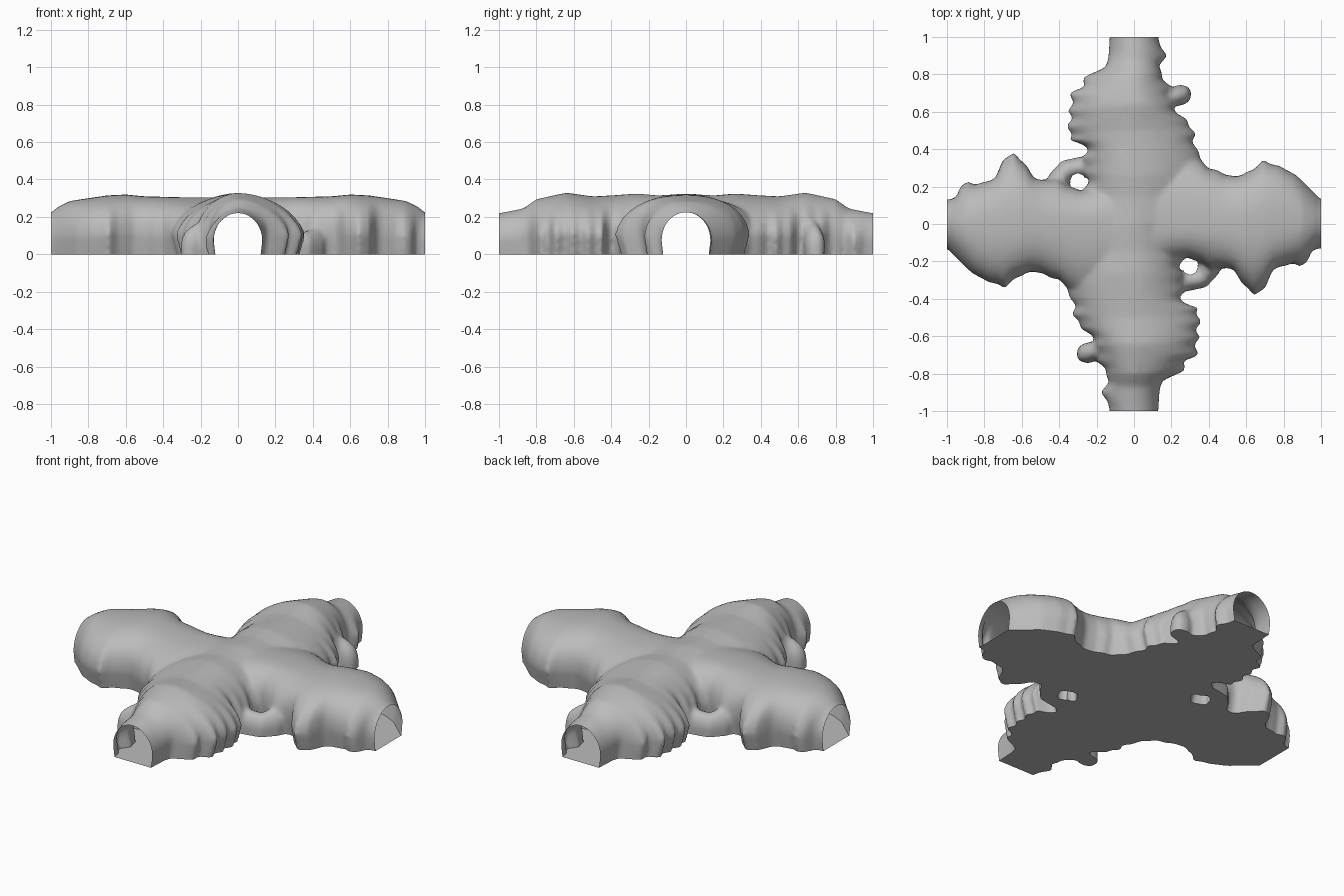
import bpy, bmesh, math
from mathutils import Vector

cube = bpy.data.objects.get("Cube")
if cube:
    bpy.data.objects.remove(cube)


def sample(table, s):
    """Linear interpolation in a list of (position, value) pairs."""
    if s <= table[0][0]:
        return table[0][1]
    for (a, va), (b, vb) in zip(table, table[1:]):
        if s <= b:
            return va + (vb - va) * (s - a) / (b - a)
    return table[-1][1]


def broad(table, s):
    """Average around s, used for the calmer upper rock."""
    reach = max(0, min(0.09, 1 - s))
    return sum(sample(table, abs(s + reach * k / 3)) for k in range(-3, 4)) / 7


def arch(low, high, height, power, n=20):
    """Section as (sideways, z): low outline at the waist, high one above."""
    waist = 0.33 * height
    pts = [(-0.88 * low[1], -0.05)]
    for i in range(n + 1):
        t = math.pi * i / n
        c, s = -math.cos(t), max(math.sin(t), 0)
        k = 0 if c > 0 else 1
        w = high[k] + (low[k] - high[k]) * (1 - s)
        pts.append((math.copysign(abs(c) ** power, c) * w,
                    waist + (height - waist) * s ** power))
    pts.append((0.88 * low[0], -0.05))
    return pts


def loft(bm, stations):
    """Closed skin over stations of (centre, direction, section)."""
    rings = []
    for centre, d, section in stations:
        d = d.normalized()
        side = Vector((-d.y, d.x))
        rings.append([bm.verts.new((*(centre + side * u), z)) for u, z in section])
    for a, b in zip(rings, rings[1:]):
        for i in range(len(a)):
            j = (i + 1) % len(a)
            bm.faces.new((a[i], a[j], b[j], b[i]))
    bm.faces.new(rings[0])
    bm.faces.new(rings[-1][::-1])


def tunnel(bm, d, side_a, side_b, heights, power, rough):
    """Passage through the centre, the same after half a turn."""
    stations = []
    steps = 84
    for i in range(-steps, steps + 1):
        s = 1.05 * i / steps
        m = abs(s)
        ripple = rough * math.sin(m * 75) * min(1, max(0, (0.9 - m) * 5))
        low = [sample(side_a, m) + ripple, sample(side_b, m) - ripple]
        high = [broad(side_a, m), broad(side_b, m)]
        if s < 0:
            low.reverse()
            high.reverse()
        mouth = min(1, max(0, (m - 0.85) / 0.12))
        section = arch(low, high, sample(heights, m), power + (1 - power) * mouth)
        stations.append((d * s, d, section))
    loft(bm, stations)


def root(bm, path):
    """Low root along (x, y, half width, height) points, with its half-turn twin."""
    for sign in (1, -1):
        pts = [Vector(p[:2]) * sign for p in path]
        stations = []
        for i, (p, (_, _, w, h)) in enumerate(zip(pts, path)):
            d = pts[min(i + 1, len(pts) - 1)] - pts[max(i - 1, 0)]
            stations.append((p, d, arch((w, w), (w, w), h, 1)))
        loft(bm, stations)


def make_object(name, bm):
    bmesh.ops.recalc_face_normals(bm, faces=bm.faces)
    mesh = bpy.data.meshes.new(name)
    bm.to_mesh(mesh)
    bm.free()
    ob = bpy.data.objects.new(name, mesh)
    bpy.context.collection.objects.link(ob)
    return ob


# Side outlines and crown heights of the two passages, from centre to mouth
x_left = [(0, .3), (.3, .39), (.35, .345), (.4, .3), (.46, .28), (.53, .25),
          (.62, .28), (.69, .34), (.8, .3), (.87, .26), (.93, .2), (1, .13)]
x_right = [(0, .3), (.2, .2), (.3, .18), (.36, .21), (.42, .25), (.49, .23),
           (.54, .25), (.58, .32), (.64, .38), (.7, .35), (.74, .24),
           (.85, .21), (.89, .23), (.93, .2), (.95, .14), (1, .13)]
x_top = [(0, .31), (.1, .305), (.3, .305), (.5, .31), (.6, .32), (.7, .315),
         (.9, .285), (.97, .25), (1, .22)]
y_left = [(0, .28), (.2, .25), (.27, .255), (.32, .28), (.39, .25), (.43, .27),
          (.45, .34), (.5, .35), (.6, .34), (.71, .33), (.73, .28), (.79, .26),
          (.82, .2), (.84, .14), (1, .13)]
y_right = [(0, .3), (.36, .37), (.4, .325), (.48, .32), (.54, .3), (.58, .24),
           (.62, .22), (.72, .2), (.77, .16), (.84, .13), (.9, .18),
           (.95, .14), (1, .13)]
y_top = [(0, .325), (.15, .315), (.26, .325), (.4, .315), (.5, .31), (.64, .33),
         (.8, .295), (.87, .245), (1, .22)]

bm = bmesh.new()
tunnel(bm, Vector((1, 0)), x_left, x_right, x_top, 0.85, 0.005)
tunnel(bm, Vector((0, 1)), y_left, y_right, y_top, 1.1, 0.015)
# Roots: a loop around each shaft, and a knob on each long passage
root(bm, [(-.18, .3, .06, .2), (-.28, .305, .055, .13), (-.36, .29, .055, .12),
          (-.4, .24, .06, .14), (-.42, .15, .07, .2)])
root(bm, [(.1, .65, .06, .22), (.2, .675, .05, .18), (.25, .69, .055, .15),
          (.285, .695, .045, .12), (.305, .695, .02, .07)])
cave = make_object("cave_crossing", bm)

# Cutters: the bounding block and the two open shafts
bm = bmesh.new()
bmesh.ops.create_cube(bm, size=2)
bmesh.ops.translate(bm, verts=bm.verts, vec=(0, 0, 1))
block = make_object("block_cutter", bm)

bm = bmesh.new()
for sign in (1, -1):
    made = bmesh.ops.create_cone(bm, cap_ends=True, segments=8, radius1=.042,
                                 radius2=.042, depth=1)
    bmesh.ops.translate(bm, verts=made["verts"], vec=(.3 * sign, -.23 * sign, .2))
shafts = make_object("shaft_cutter", bm)

# Blend everything into one rock skin, then cut it flat
mod = cave.modifiers.new("blend", "REMESH")
mod.mode = "VOXEL"
mod.voxel_size = 0.014
mod = cave.modifiers.new("soften", "SMOOTH")
mod.factor = 0.5
mod.iterations = 5
mod = cave.modifiers.new("simplify", "DECIMATE")
mod.ratio = 0.3
for cutter, operation in ((block, "INTERSECT"), (shafts, "DIFFERENCE")):
    cutter.hide_render = True
    mod = cave.modifiers.new(operation.lower(), "BOOLEAN")
    mod.operation = operation
    mod.solver = "EXACT"
    mod.object = cutter

graph = bpy.context.evaluated_depsgraph_get()
skin = bpy.data.meshes.new_from_object(cave.evaluated_get(graph))
cave.modifiers.clear()
cave.data = skin
for cutter in (block, shafts):
    bpy.data.objects.remove(cutter)

# Open the four mouths
bm = bmesh.new()
bm.from_mesh(skin)
ends = [f for f in bm.faces
        if any(all(abs(v.co[k]) > 0.9995 for v in f.verts) for k in (0, 1))]
bmesh.ops.delete(bm, geom=ends, context="FACES")
bm.to_mesh(skin)
bm.free()

# One grey stone colour
stone = bpy.data.materials.new("grey_stone")
stone.use_nodes = True
grey = (0.5, 0.5, 0.5, 1)
stone.diffuse_color = grey
stone.node_tree.nodes["Principled BSDF"].inputs["Base Color"].default_value = grey
skin.materials.clear()
skin.materials.append(stone)
for poly in skin.polygons:
    poly.material_index = 0

bpy.ops.object.select_all(action="DESELECT")
cave.select_set(True)
bpy.context.view_layer.objects.active = cave
bpy.ops.object.shade_smooth_by_angle(angle=math.radians(50))
